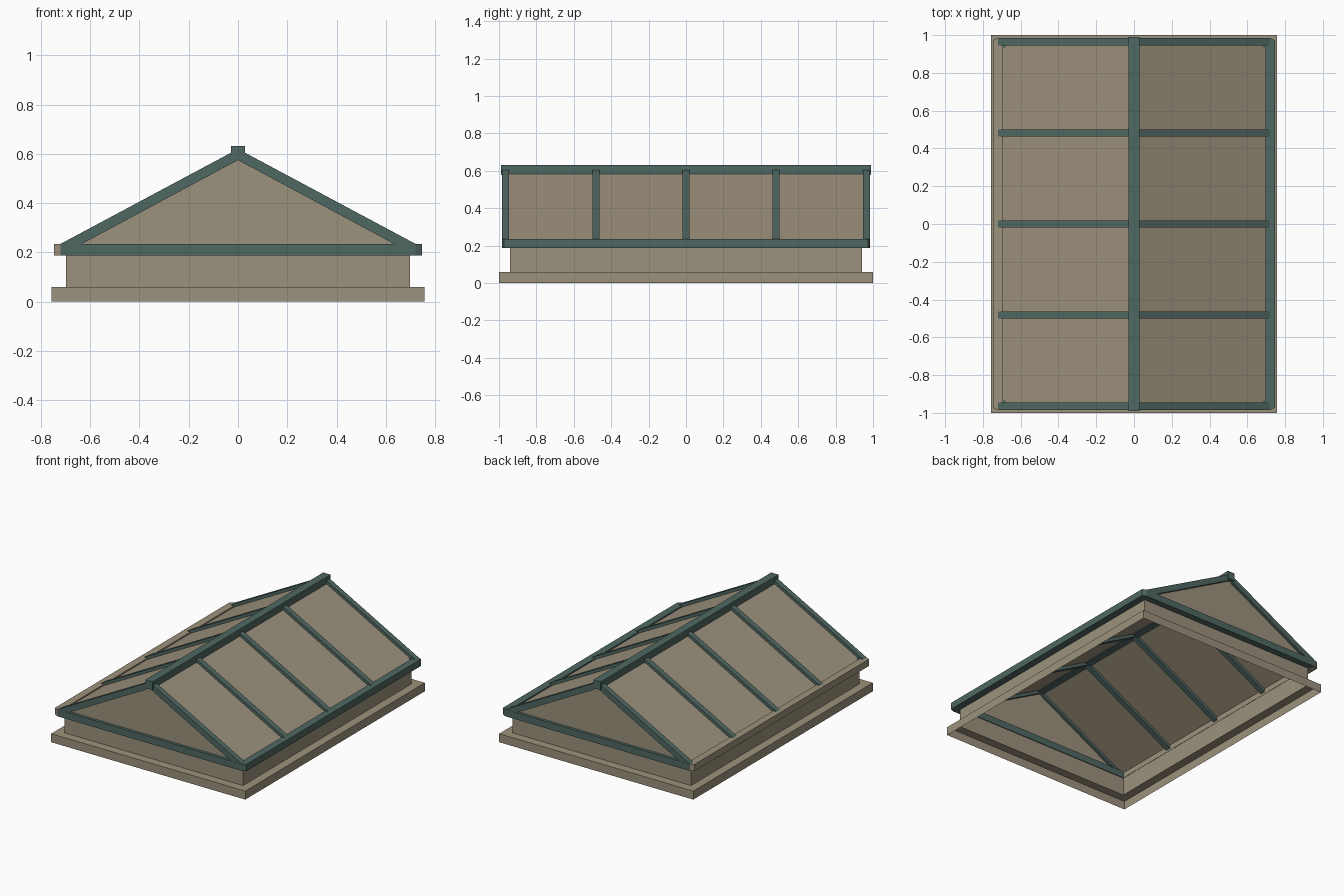
import bpy, bmesh
from mathutils import Vector

if "Cube" in bpy.data.objects:
    bpy.data.objects.remove(bpy.data.objects["Cube"])


def material(name, rgb):
    m = bpy.data.materials.new(name)
    m.diffuse_color = (*rgb, 1)
    m.use_nodes = True
    m.node_tree.nodes["Principled BSDF"].inputs["Base Color"].default_value = m.diffuse_color
    return m


tan = material("warm tan", (0.335, 0.287, 0.205))
green = material("dark green", (0.080, 0.138, 0.122))


def finish(name, bm, mat):
    me = bpy.data.meshes.new(name)
    bm.to_mesh(me)
    bm.free()
    me.materials.append(mat)
    ob = bpy.data.objects.new(name, me)
    bpy.context.collection.objects.link(ob)
    return ob


def sheet(name, points, mat):
    """One flat face."""
    bm = bmesh.new()
    bm.faces.new([bm.verts.new(p) for p in points])
    return finish(name, bm, mat)


def prism(name, points, offset, mat):
    """Flat outline extruded along an offset."""
    bm = bmesh.new()
    face = bm.faces.new([bm.verts.new(p) for p in points])
    ext = bmesh.ops.extrude_face_region(bm, geom=[face])
    moved = [g for g in ext["geom"] if isinstance(g, bmesh.types.BMVert)]
    bmesh.ops.translate(bm, verts=moved, vec=Vector(offset))
    bmesh.ops.recalc_face_normals(bm, faces=bm.faces)
    return finish(name, bm, mat)


# Curb and flashing skirt: thin stepped shell, open below and above
bm = bmesh.new()
rings = []
for x, y, z in ((0.757, 1.0, 0), (0.757, 1.0, 0.06),
                (0.697, 0.94, 0.06), (0.697, 0.94, 0.21)):
    rings.append([bm.verts.new((sx * x, sy * y, z))
                  for sx, sy in ((-1, -1), (1, -1), (1, 1), (-1, 1))])
for low, high in zip(rings, rings[1:]):
    for i in range(4):
        j = (i + 1) % 4
        bm.faces.new((low[i], low[j], high[j], high[i]))
finish("curb_and_skirt", bm, tan)

# Eave frame with clipped corners
Z0, Z1 = 0.187, 0.235
for side, sx, mat in (("right", 1, green), ("left", -1, tan)):
    outline = [(0.695, -0.935), (0.72, -0.985), (0.747, -0.972),
               (0.747, 0.972), (0.72, 0.985), (0.695, 0.935)]
    prism(side + "_eave_bar", [(sx * x, y, Z0) for x, y in outline],
          (0, 0, Z1 - Z0), mat)
for end, sy in (("front", -1), ("back", 1)):
    outline = [(-0.72, 0.985), (0.72, 0.985), (0.695, 0.935), (-0.695, 0.935)]
    prism(end + "_sill_bar", [(x, sy * y, Z0) for x, y in outline],
          (0, 0, Z1 - Z0), green)

# Ridge bar
prism("ridge_bar", [(-0.028, -0.99, 0.577), (0.028, -0.99, 0.577),
                    (0.028, -0.99, 0.632), (-0.028, -0.99, 0.632)],
      (0, 1.98, 0), green)

# Sloping rafters
for side, sx in (("right", 1), ("left", -1)):
    for n, y in enumerate((-0.965, -0.482, 0, 0.482, 0.965)):
        profile = [(0, 0.62), (0.72, 0.235), (0.70, 0.199), (0, 0.575)]
        prism(f"{side}_rafter_{n + 1}",
              [(sx * x, y - 0.019, z) for x, z in profile],
              (0, 0.038, 0), green)

# Roof panes and gable panes
for side, sx in (("right", 1), ("left", -1)):
    sheet(side + "_roof_pane", [(0, -0.965, 0.598), (sx * 0.705, -0.965, 0.22),
                                (sx * 0.705, 0.965, 0.22), (0, 0.965, 0.598)], tan)
for end, sy in (("front", -1), ("back", 1)):
    sheet(end + "_gable_pane", [(-0.70, sy * 0.965, 0.22), (0.70, sy * 0.965, 0.22),
                                (0, sy * 0.965, 0.598)], tan)
